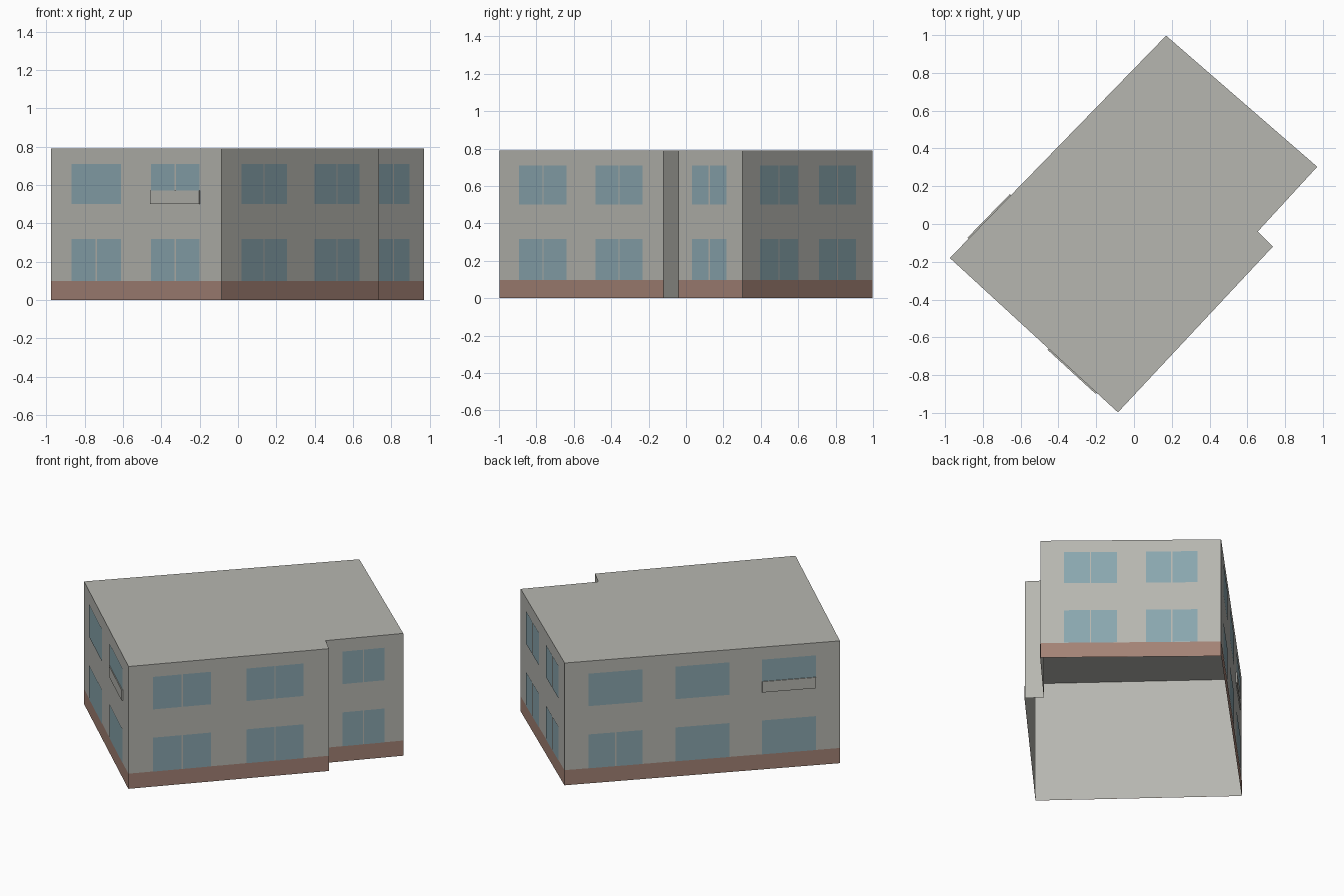
import bpy
import bmesh
from mathutils import Vector

cube = bpy.data.objects.get("Cube")
if cube:
    bpy.data.objects.remove(cube, do_unlink=True)

HEIGHT = 0.79
PLINTH = 0.098
SKIN = 0.003          # how far painted plates stand off the wall
GAP = 0.008           # gap between two window panes
ROWS = {"lower": (0.098, 0.317), "upper": (0.5, 0.71)}


def material(name, colour):
    mat = bpy.data.materials.new(name)
    mat.use_nodes = True
    rgba = (*colour, 1.0)
    mat.diffuse_color = rgba
    bsdf = mat.node_tree.nodes["Principled BSDF"]
    bsdf.inputs["Base Color"].default_value = rgba
    bsdf.inputs["Roughness"].default_value = 0.9
    return mat


PLASTER = material("grey_plaster", (0.47, 0.47, 0.435))
BRICK = material("brown_plinth", (0.37, 0.225, 0.18))
GLASS = material("blue_glass", (0.255, 0.385, 0.43))


def make_object(name, bm, mat):
    mesh = bpy.data.meshes.new(name)
    bm.to_mesh(mesh)
    bm.free()
    mesh.materials.append(mat)
    obj = bpy.data.objects.new(name, mesh)
    bpy.context.collection.objects.link(obj)
    return obj


# Footprint corners, counter-clockwise from the west corner
corners = [Vector(p) for p in (
    (-0.975, -0.18, 0), (-0.085, -0.997, 0), (0.735, -0.12, 0),
    (0.655, -0.04, 0), (0.97, 0.303, 0), (0.17, 0.997, 0))]
walls = {name: (corners[i], corners[(i + 1) % len(corners)])
         for i, name in enumerate(("southwest", "southeast", "notch",
                                   "east_bay", "northeast", "northwest"))}


def wall_point(wall, t, z, out):
    """Point at fraction t along a wall, at height z, pushed outwards."""
    a, b = walls[wall]
    d = (b - a).normalized()
    return a.lerp(b, t) + Vector((d.y, -d.x, 0)) * out + Vector((0, 0, z))


def add_plate(bm, wall, t0, t1, z0, z1, out=SKIN):
    quad = ((t0, z0), (t1, z0), (t1, z1), (t0, z1))
    return bm.faces.new([bm.verts.new(wall_point(wall, t, z, out)) for t, z in quad])


# Shell: walls and flat roof, open underneath
bm = bmesh.new()
base = [bm.verts.new(c) for c in corners]
top = [bm.verts.new(c + Vector((0, 0, HEIGHT))) for c in corners]
for i in range(len(base)):
    j = (i + 1) % len(base)
    bm.faces.new((base[i], base[j], top[j], top[i]))
bm.faces.new(top)
make_object("walls_and_roof", bm, PLASTER)

# Plinth band on every wall but the notch
bm = bmesh.new()
for wall in walls:
    if wall != "notch":
        add_plate(bm, wall, 0, 1, 0, PLINTH, SKIN / 2)
make_object("plinth_band", bm, BRICK)

# Windows: spans along each wall, as fractions of its length
PAIR = ((0.122, 0.412), (0.587, 0.873))
spans = {
    "southwest": PAIR,
    "southeast": PAIR,
    "east_bay": ((0.217, 0.754),),
    "northeast": ((0.13, 0.424), (0.583, 0.87)),
    "northwest": ((0.087, 0.283), (0.402, 0.598), (0.717, 0.913)),
}


def is_split(wall, row, index):
    if wall == "northwest":
        return row == "lower" and index == 0
    return (wall, row, index) != ("southwest", "upper", 0)


for wall, openings in spans.items():
    a, b = walls[wall]
    half_gap = GAP / 2 / (b - a).length
    bm = bmesh.new()
    for row, (z0, z1) in ROWS.items():
        for index, (t0, t1) in enumerate(openings):
            if is_split(wall, row, index):
                mid = (t0 + t1) / 2
                add_plate(bm, wall, t0, mid - half_gap, z0, z1)
                add_plate(bm, wall, mid + half_gap, t1, z0, z1)
            else:
                add_plate(bm, wall, t0, t1, z0, z1)
    make_object(wall + "_windows", bm, GLASS)

# Plaster panels over the foot of two upper windows
for wall, index in (("southwest", 1), ("northwest", 2)):
    t0, t1 = spans[wall][index]
    bm = bmesh.new()
    face = add_plate(bm, wall, t0, t1, ROWS["upper"][0], 0.57, 0)
    normal = wall_point(wall, 0, 0, 1) - wall_point(wall, 0, 0, 0)
    extruded = bmesh.ops.extrude_face_region(bm, geom=[face])["geom"]
    verts = [v for v in extruded if isinstance(v, bmesh.types.BMVert)]
    bmesh.ops.translate(bm, verts=verts, vec=normal * 0.008)
    bmesh.ops.recalc_face_normals(bm, faces=bm.faces)
    make_object(wall + "_window_panel", bm, PLASTER)
